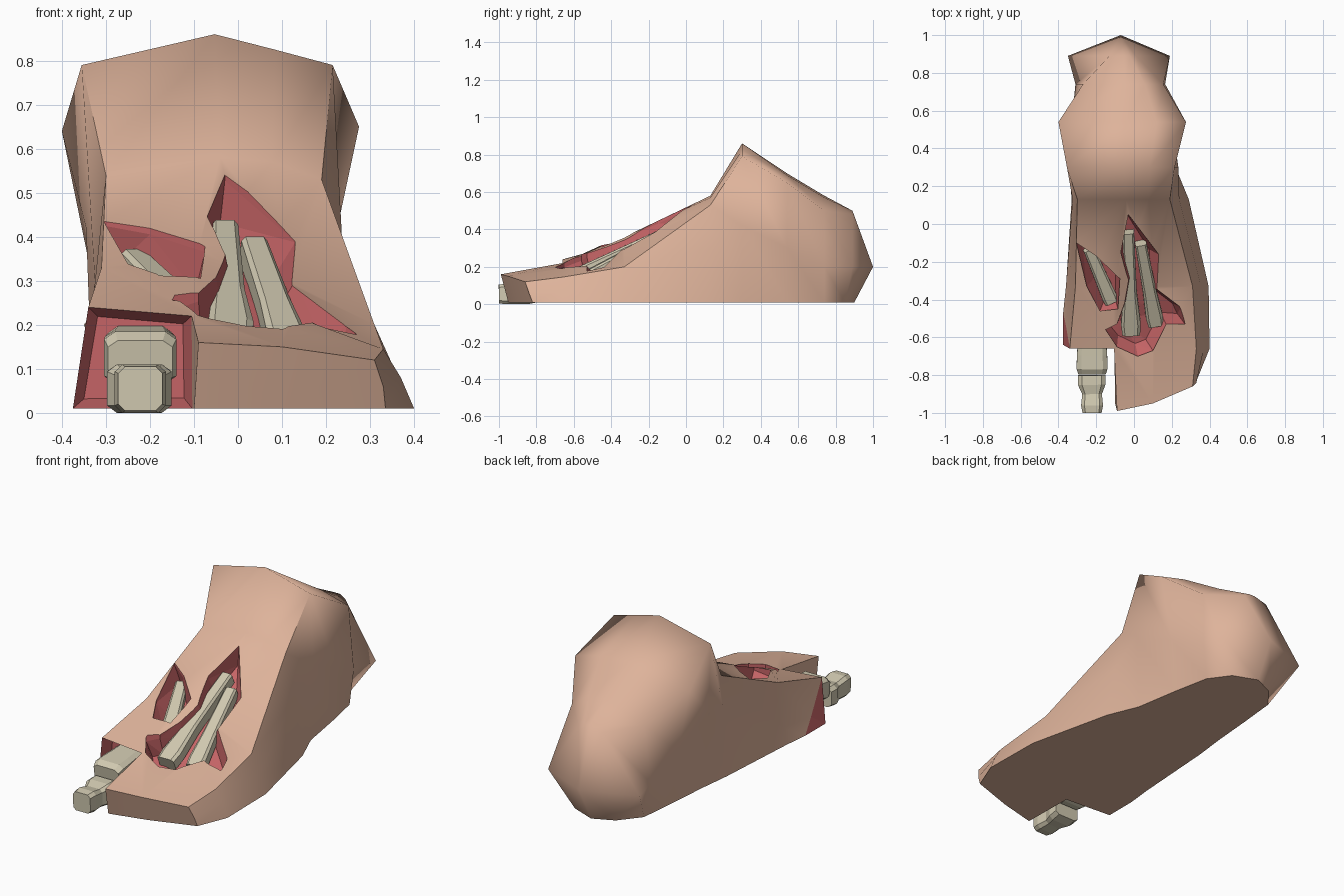
import bpy, bmesh, math
from mathutils import Vector

cube = bpy.data.objects.get("Cube")
if cube:
    bpy.data.objects.remove(cube)


def material(name, rgb):
    m = bpy.data.materials.new(name)
    m.use_nodes = True
    m.diffuse_color = (*rgb, 1)
    m.node_tree.nodes["Principled BSDF"].inputs["Base Color"].default_value = (*rgb, 1)
    return m


SKIN = material("skin", (0.73, 0.45, 0.325))
FLESH = material("flesh_red", (0.57, 0.13, 0.135))
BONE = material("bone", (0.64, 0.59, 0.44))


def finish(name, bm, mats):
    bmesh.ops.recalc_face_normals(bm, faces=bm.faces)
    mesh = bpy.data.meshes.new(name)
    bm.to_mesh(mesh)
    bm.free()
    obj = bpy.data.objects.new(name, mesh)
    bpy.context.collection.objects.link(obj)
    for m in mats:
        mesh.materials.append(m)
    return obj


def instep(x, y):
    """Approximate height of the top of the foot."""
    return 0.2 + (y + 0.68) * 0.46 - (0.36 * x if x > 0 else -0.12 * x)


# Foot cross-sections from the ball to the heel: y, floor left/right,
# middle left/right/height, top left/right, heights of the four top points
sections = [
    (-.66, -.375, .40, -.36, .37, .08, -.34, .33, .24, .22, .19, .145),
    (-.33, -.36, .395, -.345, .355, .1, -.31, .31, .33, .36, .30, .20),
    (.13, -.33, .29, -.325, .24, .3, -.30, .19, .54, .58, .57, .53),
    (.30, -.31, .22, -.345, .235, .42, -.355, .215, .79, .86, .825, .79),
    (.54, -.29, .18, -.33, .20, .3, -.40, .275, .64, .70, .69, .65),
    (.74, -.27, .14, -.31, .165, .2, -.27, .155, .50, .58, .57, .50),
    (.89, -.18, .06, -.35, .19, .2, -.13, .01, .48, .50, .50, .48),
]


def ring(i, s):
    y, fl, fr, ml, mr, zm, tl, tr, zl, zn, zc, zr = s
    u, v = (.35, .68) if i < 2 else (.53, .77)
    mix = lambda a, b, t: a + (b - a) * t
    yf = y - .04 if i == len(sections) - 1 else y
    return [(fl, yf, .01), (ml, y, zm), (tl, y, zl), (mix(tl, tr, u), y, zn),
            (mix(tl, tr, v), y, zc), (tr, y, zr), (mr, y, zm), (fr, yf, .01),
            (mix(fl, fr, v), yf, .01), (mix(fl, fr, u), yf, .01)]


bm = bmesh.new()
rings = [[bm.verts.new(p) for p in ring(i, s)] for i, s in enumerate(sections)]
for a, b in zip(rings, rings[1:]):
    for k in range(10):
        j = (k + 1) % 10
        bm.faces.new((a[k], a[j], b[j], b[k]))

# Rounded back of the heel
last = rings[-1]
tip = bm.verts.new((-.07, 1, .2))
floor_tip = bm.verts.new((-.07, .9, .01))
for k in range(1, 6):
    bm.faces.new((last[k], last[k + 1], tip))
bm.faces.new((last[0], last[1], tip, floor_tip))
bm.faces.new((last[6], last[7], floor_tip, tip))
for k in (7, 8, 9):
    bm.faces.new((last[k], last[(k + 1) % 10], floor_tip))

# Block of the smaller toes, joined to the first section
ball = rings[0][3:]
toes = [bm.verts.new(p) for p in (
    (-.09, -.99, .16), (.1, -.95, .15), (.31, -.86, .12), (.33, -.84, .06),
    (.335, -.82, .01), (.1, -.9, .01), (-.1, -.95, .01))]
for k in range(7):
    j = (k + 1) % 7
    bm.faces.new((ball[k], ball[j], toes[j], toes[k]))
bm.faces.new((toes[0], toes[1], toes[5], toes[6]))
bm.faces.new(toes[1:6])

# Red stump where the big toe is missing: skin peels back low on the outside
low, mid, high, inner, inner_low = (rings[0][k] for k in (0, 1, 2, 3, 9))
low.co.y, mid.co.y = -.47, -.54
lobe = bm.verts.new((-.375, -.64, .01))
bm.faces.new((low, lobe, inner_low))
stump = bm.faces.new((lobe, high, inner, inner_low))
raw = [stump, bm.faces.new((high, mid, lobe)), bm.faces.new((mid, low, lobe))]
bmesh.ops.recalc_face_normals(bm, faces=bm.faces)
for f in raw:
    f.material_index = 1
for f in bmesh.ops.inset_individual(bm, faces=[stump], thickness=.03, depth=-.06)["faces"]:
    f.material_index = 1
foot = finish("foot", bm, [SKIN, FLESH])


# Open wounds cut with sloping red walls
def wound(name, outline):
    bm = bmesh.new()
    top = bm.faces.new([bm.verts.new((x, y, instep(x, y) + .08)) for x, y in outline])
    bm.normal_update()
    if top.normal.z > 0:
        top.normal_flip()
    out = bmesh.ops.extrude_face_region(bm, geom=[top], use_keep_orig=True)["geom"]
    for v in out:
        if isinstance(v, bmesh.types.BMVert):
            v.co.z -= .085
    base = next(f for f in out if isinstance(f, bmesh.types.BMFace))
    bmesh.ops.recalc_face_normals(bm, faces=bm.faces)
    bmesh.ops.inset_individual(bm, faces=[base], thickness=.034, depth=.09)
    bmesh.ops.triangulate(bm, faces=bm.faces)
    for f in bm.faces:
        f.material_index = 1
    cutter = finish(name, bm, [SKIN, FLESH])
    cutter.hide_render = True
    mod = foot.modifiers.new(name, "BOOLEAN")
    mod.operation, mod.solver, mod.object = "DIFFERENCE", "EXACT", cutter
    mod.use_self = True
    bpy.ops.object.modifier_apply(modifier=name)
    bpy.data.objects.remove(cutter)


bpy.ops.object.select_all(action="DESELECT")
foot.select_set(True)
bpy.context.view_layer.objects.active = foot
wound("small_wound", [(-.305, -.1), (-.2, -.17), (-.075, -.29), (-.085, -.45),
                      (-.18, -.46), (-.25, -.33)])
wound("large_wound", [(-.03, .05), (.13, -.16), (.13, -.35), (.25, -.44), (.27, -.53),
                      (.17, -.53), (.1, -.67), (.02, -.7), (-.09, -.65), (-.15, -.56),
                      (-.09, -.53), (-.05, -.42), (-.03, -.3), (-.07, -.15)])

# Smooth ankle and heel, crisp floor, shoulders and cut edges
bm = bmesh.new()
bm.from_mesh(foot.data)
for f in bm.faces:
    f.smooth = f.material_index == 0
for e in bm.edges:
    if len(e.link_faces) == 2:
        a, b = e.link_faces
        middle = (e.verts[0].co + e.verts[1].co) / 2
        crisp = middle.y < .29 or middle.z < .02
        e.smooth = not (a.material_index != b.material_index
                        or (crisp and a.normal.angle(b.normal, 0) > math.radians(42)))
bm.to_mesh(foot.data)
bm.free()


# Bones: boxy eight-sided tubes through rings of (centre, half width, half height)
def bone(name, path):
    bm = bmesh.new()
    along = Vector(path[-1][0]) - Vector(path[0][0])
    across = along.cross(Vector((0, 0, 1))).normalized()
    up = across.cross(along).normalized()
    c = .7
    outline = [(1, c), (c, 1), (-c, 1), (-1, c), (-1, -c), (-c, -1), (c, -1), (1, -c)]
    loops = [[bm.verts.new(Vector(p) + across * w * u + up * h * v) for u, v in outline]
             for p, w, h in path]
    for a, b in zip(loops, loops[1:]):
        for k in range(8):
            j = (k + 1) % 8
            bm.faces.new((a[k], a[j], b[j], b[k]))
    bm.faces.new(loops[0])
    bm.faces.new(loops[-1])
    finish(name, bm, [BONE])


bone("toe_bone_tip", [((-.222, -1, .055), .05, .05), ((-.222, -.96, .055), .058, .055),
                      ((-.222, -.9, .05), .052, .048), ((-.224, -.85, .055), .073, .055),
                      ((-.224, -.8, .06), .073, .05)])
bone("toe_bone_base", [((-.222, -.79, .115), .073, .05), ((-.222, -.76, .125), .082, .06),
                       ((-.222, -.69, .14), .08, .05), ((-.222, -.56, .15), .07, .05)])


def buried_bone(name, start, end, thin, thick):
    path = []
    for t, w in ((0, thin), (.6, thin * 1.2), (.9, thick), (1, thick * .9)):
        x, y = (a + (b - a) * t for a, b in zip(start, end))
        path.append(((x, y, instep(x, y) - .085), w, .035))
    bone(name, path)


buried_bone("inner_foot_bone", (-.24, -.13), (-.12, -.41), .03, .04)
buried_bone("middle_foot_bone", (-.03, -.04), (-.015, -.58), .03, .052)
buried_bone("outer_foot_bone", (.035, -.1), (.115, -.53), .03, .045)
